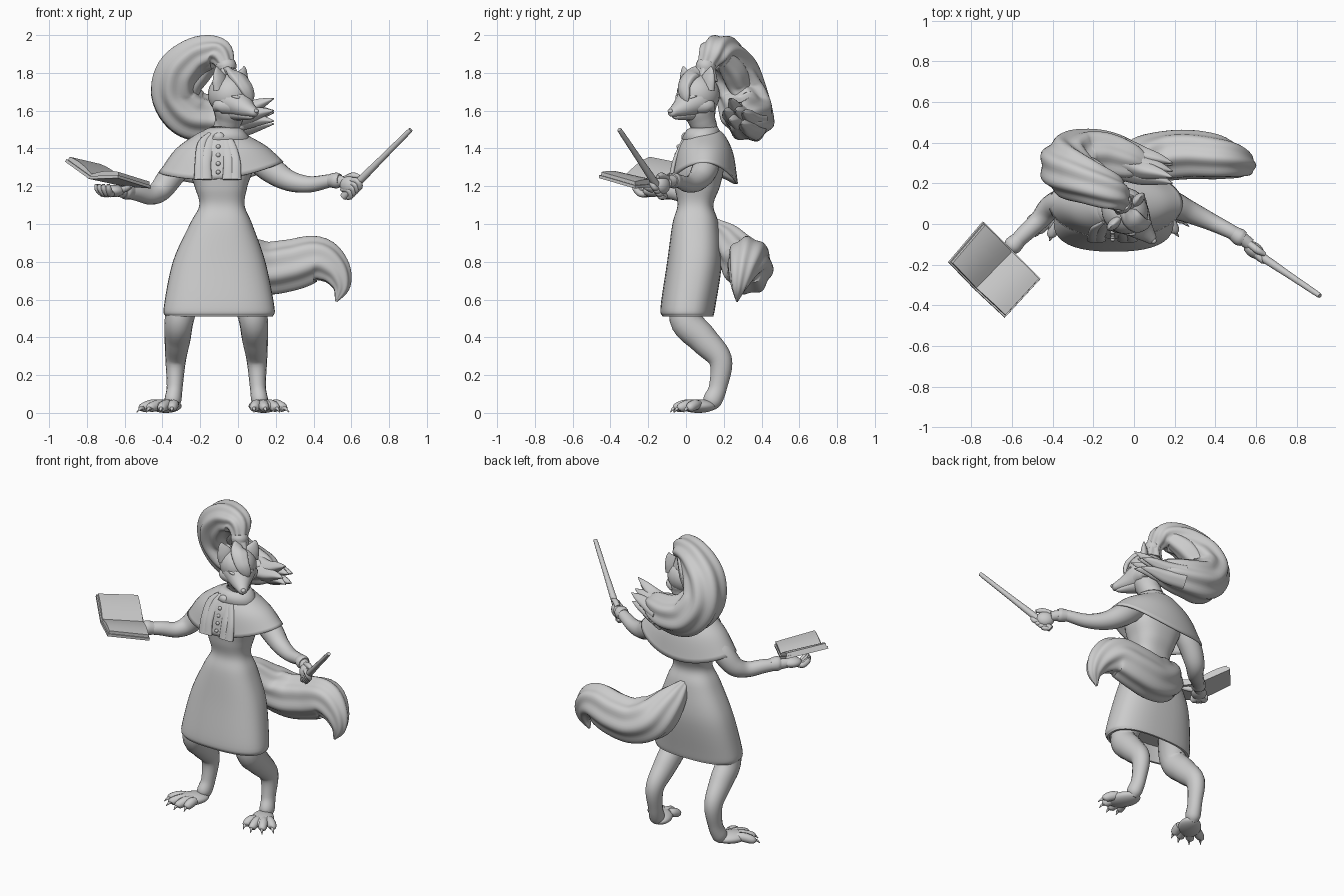
import bpy, bmesh, math
from mathutils import Vector

if "Cube" in bpy.data.objects:
    bpy.data.objects.remove(bpy.data.objects["Cube"])

clay = bpy.data.materials.new("light_grey_clay")
clay.use_nodes = True
grey = (0.6, 0.6, 0.6, 1)
clay.diffuse_color = grey
clay.node_tree.nodes["Principled BSDF"].inputs["Base Color"].default_value = grey

X, Y, Z = Vector((1, 0, 0)), Vector((0, 1, 0)), Vector((0, 0, 1))
MID = -0.115  # mirror line of the legs


def finish(name, bm, angle=50):
    bmesh.ops.recalc_face_normals(bm, faces=bm.faces)
    mesh = bpy.data.meshes.new(name)
    bm.to_mesh(mesh)
    bm.free()
    mesh.materials.append(clay)
    obj = bpy.data.objects.new(name, mesh)
    bpy.context.collection.objects.link(obj)
    bpy.ops.object.select_all(action="DESELECT")
    obj.select_set(True)
    bpy.context.view_layer.objects.active = obj
    bpy.ops.object.shade_smooth_by_angle(angle=math.radians(angle))
    return obj


def loft(name, rings, caps=True):
    bm = bmesh.new()
    rows = [[bm.verts.new(p) for p in ring] for ring in rings]
    for a, b in zip(rows, rows[1:]):
        for i in range(len(a)):
            j = (i + 1) % len(a)
            bm.faces.new((a[i], a[j], b[j], b[i]))
    if caps:
        bm.faces.new(rows[0])
        bm.faces.new(rows[-1])
    return finish(name, bm)


def spline(rows, steps=6):
    """Smooth curve through rows of any width."""
    p = [Vector(r) for r in rows]
    p = [p[0] * 2 - p[1]] + p + [p[-1] * 2 - p[-2]]
    out = []
    for a, b, c, d in zip(p, p[1:], p[2:], p[3:]):
        for k in range(steps):
            t = k / steps
            out.append((b * 2 + (c - a) * t + (a * 2 - b * 5 + c * 4 - d) * t ** 2
                        + (b * 3 - a - c * 3 + d) * t ** 3) / 2)
    return out + [p[-2]]


def tube(name, rows, ref=Y, flat=1, flutes=0, depth=0.07, sides=16, twist=0):
    """Sweep a round or fluted section; rows are x, y, z, radius."""
    path = spline(rows)
    pos = [v.to_3d() for v in path]
    rings = []
    for i, p in enumerate(pos):
        t = (pos[min(i + 1, len(pos) - 1)] - pos[max(i - 1, 0)]).normalized()
        u = (ref - t * ref.dot(t)).normalized()
        w = t.cross(u)
        ring = []
        for k in range(sides):
            a = math.tau * k / sides
            r = max(path[i][3], 0.003)
            if flutes:
                r *= 1 + depth * math.cos(flutes * a + twist * i / len(pos))
            ring.append(p + u * (r * flat * math.cos(a)) + w * (r * math.sin(a)))
        rings.append(ring)
    return loft(name, rings)


def ellipse(z, cx, cy, rx, ry, power=1, n=40):
    pts = []
    for k in range(n):
        c, s = math.cos(math.tau * k / n), math.sin(math.tau * k / n)
        pts.append(Vector((cx + rx * math.copysign(abs(c) ** power, c),
                           cy + ry * math.copysign(abs(s) ** power, s), z)))
    return pts


def ball(name, centre, size, yaw=0):
    bm = bmesh.new()
    bmesh.ops.create_uvsphere(bm, u_segments=24, v_segments=16, radius=1)
    obj = finish(name, bm)
    obj.location, obj.scale, obj.rotation_euler.z = centre, size, yaw
    return obj


# Dress with a hollow hem
dress = [(.51, -.1, .01, .285, .135), (.56, -.1, .01, .293, .145), (.8, -.1, .045, .245, .145),
         (1, -.09, .05, .165, .122), (1.1, -.085, .05, .12, .095), (1.2, -.09, .06, .14, .12),
         (1.32, -.09, .07, .17, .13), (1.45, -.08, .09, .08, .07)]
under = [ellipse(.62, -.1, .01, .27, .12, .8), ellipse(.51, -.1, .01, .272, .122, .8)]
loft("dress", under + [ellipse(*row, .8) for row in spline(dress)])

# Shoulder cape, lower at the back, and its flared collar
cape_rings = []
for z, rx, ry, drop in spline([(1.5, .08, .07, 0), (1.47, .14, .105, 0), (1.4, .245, .15, .3), (1.3, .33, .175, 1)]):
    ring = ellipse(z, -.09, .1, rx, ry)
    for p in ring:
        side, back = (p.x + .09) / rx, (p.y - .1) / ry
        p.z += drop * (.03 * side - (.085 if back > 0 else .06) * back * back)
    cape_rings.append(ring)
cape = loft("cape", cape_rings, caps=False)
cape.modifiers.new("thickness", "SOLIDIFY").thickness = 0.012
collar = loft("collar", [ellipse(1.515, -.07, .1, .07, .068), ellipse(1.5, -.075, .09, .1, .085),
                         ellipse(1.45, -.08, .085, .15, .11)], caps=False)
collar.modifiers.new("thickness", "SOLIDIFY").thickness = 0.01

# Cravat ribbons, bow knot and buttons
for x, spread in ((-.15, -.02), (-.185, -.015), (-.045, .03), (-.065, .015)):
    tube("ribbon", [(x * .5 - .05, .01, 1.475, .018), (x, -.02, 1.42, .03),
                    (x + spread, -.06, 1.33, .028), (x + spread, -.078, 1.235, .033)], flat=.45)
ball("bow_knot", (-.1, -.005, 1.46), (.03, .02, .025))
for i in range(4):
    ball("button", (-.105, -.04 - .012 * i, 1.41 - .045 * i), (.012, .01, .012))

# Legs and clawed feet, mirrored; the right foot turns out a little more
for s, label, turn in ((1, "left", 0), (-1, "right", .035)):
    def flip(rows):
        return [(MID + s * (r[0] - MID), *r[1:]) for r in rows]
    tube(label + "_leg", flip([(.04, .04, .68, .1), (.08, .0, .5, .088), (.09, .09, .39, .078),
                               (.1, .182, .28, .062), (.105, .17, .14, .048), (.115, .14, .065, .05),
                               (.12, .125, .03, .032)]), ref=X, flat=.88)
    ball(label + "_foot", flip([(.135 + turn / 2, .065, .036)])[0], (.07, .105, .036), s * (.5 + turn * 4))
    for i, (tx, ty) in enumerate(((.085, -.035), (.14, -.05), (.2, -.03), (.24, .02))):
        bx, by = .105 + .025 * i, .03 + .012 * i
        tx += turn
        tube(label + "_toe", flip([(bx, by, .045, .024), ((bx + tx) / 2, (by + ty) / 2, .041, .029),
                                   (tx, ty, .027, .024), (tx * 1.02, ty - .012, .018, .008)]), ref=Z, sides=10)
        tube(label + "_claw", flip([(tx, ty - .005, .028, .011), (tx + .005 * i, ty - .02, .02, .008),
                                    (tx + .01 * i, ty - .032, .004, .001)]), ref=Z, sides=8)

# Arms with sleeves and cuffs
tube("left_arm", [(.06, .12, 1.37, .06), (.17, .1, 1.29, .07), (.27, .06, 1.23, .056),
                  (.38, .01, 1.21, .043), (.5, -.05, 1.23, .034), (.57, -.1, 1.22, .03)], ref=Z)
tube("left_cuff", [(.49, -.045, 1.23, .036), (.52, -.065, 1.23, .042), (.54, -.075, 1.23, .036)], ref=Z)
tube("right_arm", [(-.25, .12, 1.36, .06), (-.34, .11, 1.27, .068), (-.41, .08, 1.18, .06),
                   (-.465, .02, 1.15, .048), (-.54, -.05, 1.165, .042), (-.64, -.15, 1.175, .03)], ref=Z)
tube("right_cuff", [(-.57, -.08, 1.17, .04), (-.595, -.105, 1.175, .045), (-.61, -.12, 1.175, .038)], ref=Z)

# Left hand gripping the wand
ball("left_palm", (.59, -.128, 1.205), (.055, .038, .048), -.6)
start, tip = Vector((.56, -.115, 1.145)), Vector((.91, -.35, 1.495))
for i in range(4):
    p = start.lerp(tip, .03 + .045 * i)
    tube("left_finger", [(p.x - .02, p.y + .005, p.z + .03, .015), (p.x + .018, p.y - .026, p.z + .022, .017),
                         (p.x + .026, p.y - .013, p.z - .01, .015), (p.x, p.y + .01, p.z - .016, .011)],
         ref=X, sides=8)
tube("left_thumb", [(.57, -.1, 1.24, .018), (.61, -.13, 1.255, .018), (.645, -.15, 1.25, .01)], ref=Z, sides=8)
tube("wand", [(*start.lerp(tip, t), r) for t, r in ((0, .016), (.02, .021), (.3, .02), (.6, .016), (.98, .013), (1, .007))],
     ref=Z, sides=12)

# Right hand under the book
ball("right_palm", (-.655, -.175, 1.175), (.06, .048, .032), .8)
for i in range(4):
    a = .4 + .3 * i
    d = Vector((-math.cos(a), -math.sin(a), 0))
    b = Vector((-.66, -.18, 1.165))
    tube("right_finger", [(*(b + d * k + Z * lift), r) for k, lift, r in
                          ((.02, 0, .018), (.06, -.005, .018), (.09, .02, .016), (.1, .045, .009))], ref=X, sides=8)
tube("right_thumb", [(-.62, -.17, 1.18, .018), (-.585, -.2, 1.19, .016), (-.565, -.23, 1.2, .009)], ref=Z, sides=8)

# Open book: a cover board and a bulging page block on each side of the spine
spine = [Vector((-.785, -.32, 1.25)), Vector((-.6, -.13, 1.21))]
halves = {"left": [Vector((-.635, -.46, 1.255)), Vector((-.46, -.27, 1.2))],
          "right": [Vector((-.91, -.19, 1.34)), Vector((-.74, .01, 1.3))]}
for label, outer in halves.items():
    up = (outer[0] - spine[0]).cross(spine[1] - spine[0]).normalized()
    up *= math.copysign(1, up.z)
    for part, inset, low, bulge in (("cover", 0, -.012, 0), ("pages", .03, 0, .026)):
        rings = []
        for k in range(13):
            t = k / 12 * (1 - inset)
            a, b = (spine[e].lerp(outer[e], t) for e in (0, 1))
            a, b = a.lerp(b, inset), b.lerp(a, inset)
            h = .004 + bulge * (.3 + .7 * math.sin(math.pi * (k / 12 * .75 + .05)))
            rings.append([a + up * low, b + up * low, b + up * h, a + up * h])
        loft(f"book_{part}_{label}", rings)

# Neck and turned head
tube("neck", [(-.08, .1, 1.4, .085), (-.065, .1, 1.5, .068), (-.05, .085, 1.55, .073), (-.042, .07, 1.61, .092),
              (-.045, .07, 1.68, .095)], ref=X)
ball("skull", (-.045, .065, 1.685), (.118, .112, .11), -.78)
tube("muzzle", [(-.05, .07, 1.66, .105), (-.01, .03, 1.645, .1), (.035, -.02, 1.615, .064),
                (.072, -.058, 1.597, .038), (.092, -.078, 1.588, .025), (.1, -.085, 1.586, .009)], ref=Z, flat=.85)
tube("jaw", [(-.04, .06, 1.595, .07), (.015, .0, 1.582, .048), (.065, -.05, 1.568, .022), (.085, -.07, 1.566, .006)],
     ref=Z, flat=.7)
ball("nose", (.096, -.082, 1.598), (.015, .015, .012))
facing, across = Vector((.7, -.7, 0)), Vector((.7, .7, 0))
for s, label in ((1, "left"), (-1, "right")):
    base = Vector((-.04, .06, 1.67))
    p = base + across * (s * .07)
    tube(label + "_ear", [(*(p + Z * .05), .055), (*(p + across * (s * .015) + Z * .1), .046),
                          (*(p + across * (s * .03) + Z * .14), .024), (*(p + across * (s * .035) + Z * .165), .004)],
         ref=facing, flat=.5)
    p = base + across * (s * .05) + facing * .102
    tube(label + "_eye", [(*(p - across * (s * .02) + facing * .01 - Z * .006), .004), (*p, .01),
                          (*(p + across * (s * .028) - facing * .02 + Z * .008), .003)], ref=Z, sides=8)
    p = base + across * (s * .085) - Z * .045
    tube(label + "_cheek_tuft", [(*(p + facing * .045 - across * (s * .04)), .045), (*p, .038),
                                 (*(p - facing * .03 + across * (s * .01) - Z * .025), .008)], ref=Z)

# Fringe, hair band and looping ponytail with an inner fold and loose tips
tube("fringe", [(-.07, .1, 1.8, .04), (-.01, .025, 1.785, .05), (.035, -.008, 1.73, .044), (.062, -.004, 1.68, .032),
                (.07, .005, 1.63, .004)], ref=facing, flat=.5, flutes=6, depth=.04, sides=24)
tube("hair_band", [(-.06, .1, 1.815, .05), (-.062, .105, 1.835, .054), (-.066, .11, 1.855, .05)], ref=X)
tube("ponytail", [(-.055, .1, 1.76, .06), (-.065, .11, 1.84, .047), (-.105, .15, 1.905, .08), (-.21, .2, 1.895, .098),
                  (-.31, .25, 1.81, .118), (-.335, .295, 1.69, .125), (-.26, .325, 1.585, .13),
                  (-.14, .335, 1.555, .115), (.0, .3, 1.56, .085), (.09, .27, 1.575, .02)],
     flat=1.05, flutes=7, depth=.07, sides=56, twist=3)
tube("ponytail_fold", [(-.13, .2, 1.88, .05), (-.2, .25, 1.81, .065), (-.25, .28, 1.73, .06), (-.24, .31, 1.64, .04)],
     flutes=5, sides=30)
for z, y, up in ((1.61, .27, .055), (1.58, .24, .02), (1.555, .27, -.01), (1.52, .33, .01), (1.57, .34, .02), (1.59, .3, .01)):
    tube("hair_tip", [(-.08, y + .04, z - .02, .055), (.03, y, z - .01, .044), (.12, y - .02, z + up / 2, .026),
                      (.19, y - .04, z + up, .003)], flutes=4, sides=24)

# Bushy tail
tube("tail", [(-.1, .14, 1.02, .02), (-.06, .22, .93, .085), (.02, .295, .815, .13), (.14, .33, .765, .135),
              (.28, .34, .78, .132), (.42, .325, .81, .118), (.51, .3, .755, .085), (.545, .28, .67, .048), (.52, .27, .59, .006)],
     flat=.88, flutes=7, depth=.06, sides=56, twist=2)
